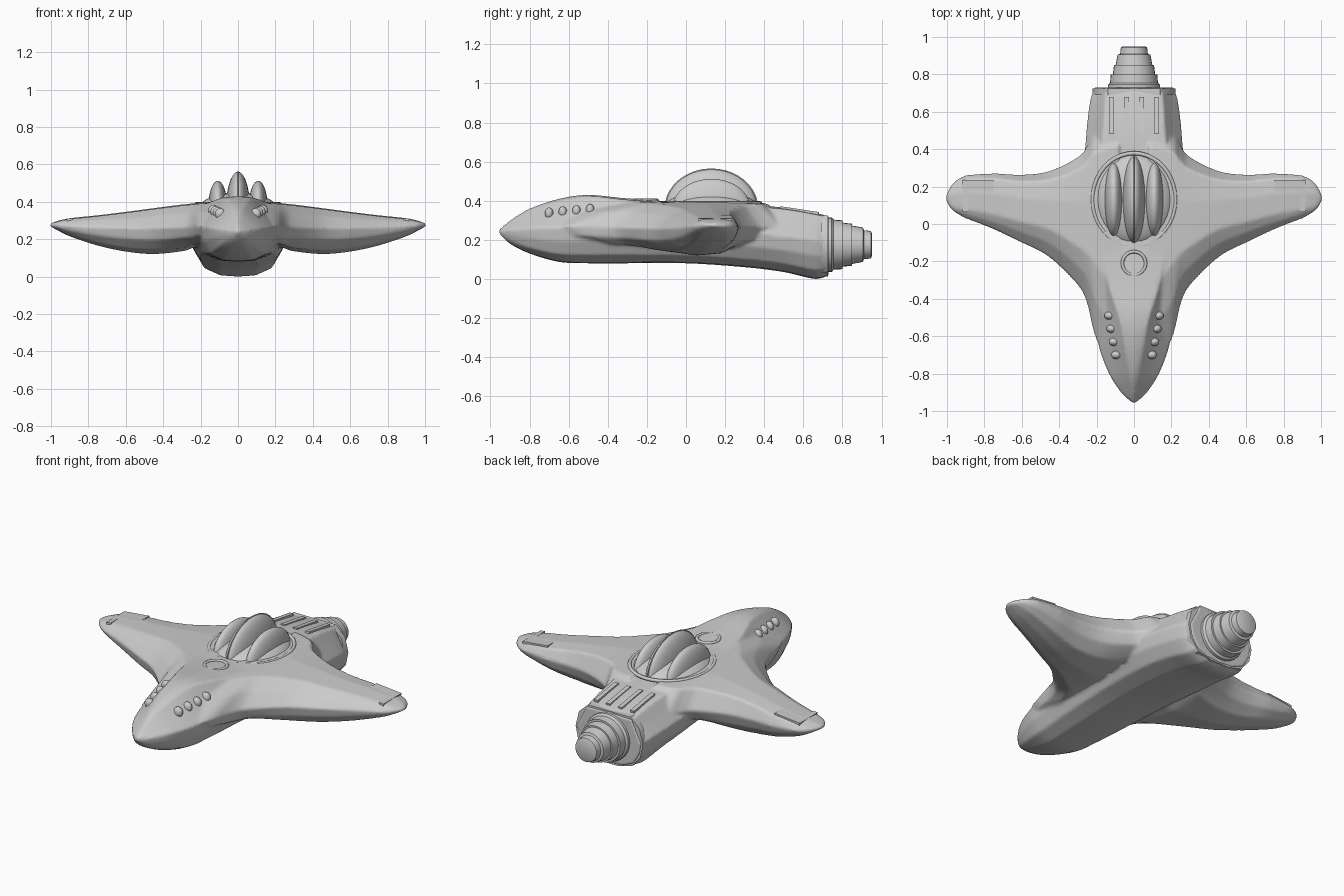
import bpy, bmesh, math
from mathutils import Vector, Matrix

if "Cube" in bpy.data.objects:
    bpy.data.objects.remove(bpy.data.objects["Cube"])


def finish(bm, name, angle=35):
    bmesh.ops.recalc_face_normals(bm, faces=bm.faces)
    me = bpy.data.meshes.new(name)
    bm.to_mesh(me)
    bm.free()
    ob = bpy.data.objects.new(name, me)
    bpy.context.collection.objects.link(ob)
    bpy.context.view_layer.objects.active = ob
    for o in bpy.context.selected_objects:
        o.select_set(False)
    ob.select_set(True)
    bpy.ops.object.shade_smooth_by_angle(angle=math.radians(angle))
    return ob


def resample(rows, n=5):
    """Catmull-Rom through rows of numbers."""
    out = []
    for i in range(len(rows) - 1):
        p = [rows[max(0, min(len(rows) - 1, i + k))] for k in (-1, 0, 1, 2)]
        for s in range(n):
            t = s / n
            out.append([b + .5 * t * (c - a + t * (2*a - 5*b + 4*c - d + t * (3*(b - c) + d - a)))
                        for a, b, c, d in zip(*p)])
    out.append(list(rows[-1]))
    return out


def loft(bm, rings):
    vs = [[bm.verts.new(p) for p in r] for r in rings]
    n = len(vs[0])
    for a, b in zip(vs, vs[1:]):
        for i in range(n):
            j = (i + 1) % n
            bm.faces.new((a[i], a[j], b[j], b[i]))
    bm.faces.new(vs[0])
    bm.faces.new(vs[-1])


def ball(name, loc, size):
    bm = bmesh.new()
    bmesh.ops.create_uvsphere(bm, u_segments=32, v_segments=20, radius=1)
    bmesh.ops.scale(bm, vec=size, verts=bm.verts)
    bmesh.ops.translate(bm, vec=loc, verts=bm.verts)
    return finish(bm, name, 60)


def box(name, loc, size, rot=None):
    bm = bmesh.new()
    bmesh.ops.create_cube(bm, size=1)
    bmesh.ops.scale(bm, vec=size, verts=bm.verts)
    if rot:
        bmesh.ops.rotate(bm, matrix=rot, verts=bm.verts)
    bmesh.ops.translate(bm, vec=loc, verts=bm.verts)
    return finish(bm, name)


# hull body: y, half width, deck half width, top, waist, bottom
body = resample([
    (-.957, .01, .004, .255, .245, .235), (-.9, .07, .012, .30, .25, .18),
    (-.8, .135, .025, .36, .26, .13), (-.65, .19, .05, .41, .265, .087),
    (-.5, .21, .08, .43, .27, .08), (-.3, .23, .14, .412, .27, .08),
    (0, .25, .18, .392, .25, .08), (.3, .265, .18, .38, .24, .06),
    (.5, .255, .165, .365, .22, .035), (.66, .235, .155, .338, .2, .0),
    (.73, .21, .15, .32, .18, .02)])
rings = []
for y, w, d, zt, zm, zb in body:
    h = zm - zb
    half = [(d, zt - .008), (d * .55 + w * .45, zm + (zt - zm) * .5), (w, zm),
            (w * .94, zm - h * .4), (w * .76, zm - h * .78), (w * .4, zm - h * .97)]
    rings.append([(0, y, zt)] + [(x, y, z) for x, z in half] + [(0, y, zb)]
                 + [(-x, y, z) for x, z in reversed(half)])
bm = bmesh.new()
loft(bm, rings)

# wings: x, front edge, front slope depth, rear edge, top, bottom, edge height
wing = resample([
    (.08, -.8, .4, .55, .40, .17, .27), (.2, -.62, .4, .5, .395, .165, .27),
    (.25, -.43, .27, .42, .39, .15, .265), (.3, -.33, .21, .36, .385, .135, .265),
    (.45, -.18, .15, .285, .366, .12, .26), (.6, -.1, .11, .265, .346, .133, .26),
    (.75, -.03, .08, .272, .328, .165, .265), (.9, .03, .05, .26, .312, .215, .27),
    (.97, .07, .03, .22, .297, .25, .275), (1.004, .12, .01, .16, .285, .268, .277)])
for s in (1, -1):
    rings = []
    for x, yf, k, yr, zt, zb, zm in wing:
        c, h = yr - yf, zm - zb
        sec = [(yf, zm), (yf + k * .5, zm + (zt - zm) * .6), (yf + k, zt - .005),
               ((yf + k + yr) / 2, zt), (yr - c * .1, zt - .012), (yr, zm),
               (yr - c * .06, zm - h * .5), (yr - c * .22, zm - h * .92),
               (yf + c * .5, zb), (yf + c * .2, zm - h * .85), (yf + c * .04, zm - h * .45)]
        rings.append([(s * x, y, z) for y, z in sec])
    loft(bm, rings)
hull = finish(bm, "hull", 30)
m = hull.modifiers.new("blend", 'REMESH')
m.mode = 'VOXEL'
m.voxel_size = .01
m.use_smooth_shade = True
m = hull.modifiers.new("soften", 'SMOOTH')
m.factor = .5
m.iterations = 3

# stepped tail nozzle
prof = [(.68, .14), (.745, .14), (.755, .128), (.80, .125), (.80, .113), (.85, .107),
        (.85, .098), (.905, .088), (.91, .074), (.945, .07), (.95, .06)]
bm = bmesh.new()
loft(bm, [[(r * math.cos(a), y, .175 + r * math.sin(a))
           for a in (2 * math.pi * i / 28 for i in range(28))] for y, r in prof])
finish(bm, "tail_nozzle", 30)

# rear collar
bm = bmesh.new()
outline = [(.14, .325), (.2, .27), (.222, .18), (.205, .1), (.15, .035), (.06, .012)]
outline += [(-x, z) for x, z in reversed(outline)]
loft(bm, [[(x, y, z) for x, z in outline] for y in (.69, .725)])
finish(bm, "rear_collar")

# ribbed dorsal dome
ball("dome_base", (0, .13, .36), (.21, .245, .09))
ball("dome_center_ridge", (0, .13, .36), (.065, .235, .2))
ball("dome_crest", (0, .13, .36), (.012, .24, .205))
for s in (1, -1):
    ball("dome_side_ridge", (s * .108, .13, .36), (.052, .2, .152))

# rings on the deck: around the dome and the forward hatch
for name, loc, r, t, sy in (("dome_ring", (0, .13, .388), .222, .01, 1.12),
                            ("hatch_ring", (0, -.21, .402), .062, .009, 1)):
    bm = bmesh.new()
    n, k = 40, 8
    vs = [[bm.verts.new(((r + t * math.cos(b)) * math.cos(a) + loc[0],
                         (r + t * math.cos(b)) * math.sin(a) * sy + loc[1],
                         t * math.sin(b) + loc[2]))
           for b in (2 * math.pi * j / k for j in range(k))]
          for a in (2 * math.pi * i / n for i in range(n))]
    for i in range(n):
        for j in range(k):
            bm.faces.new((vs[i][j], vs[(i + 1) % n][j],
                          vs[(i + 1) % n][(j + 1) % k], vs[i][(j + 1) % k]))
    finish(bm, name, 60)

# rear deck strips
tilt = Matrix.Rotation(-.15, 3, 'X')
for i in range(4):
    box("deck_strip", (-.12 + .08 * i, .58, .35), (.025, .2, .014), tilt)

# mirrored details: nose sensors and wing tip pads
for s in (1, -1):
    for i, y in enumerate((-.7, -.63, -.56, -.49)):
        ball("nose_sensor", (s * (.095 + .012 * i), y, .335 + .006 * i), (.028, .022, .03))
    box("wing_tip_pad", (s * .83, .2, .308), (.16, .07, .02), Matrix.Rotation(s * .1, 3, 'Y'))
    box("wing_tip_cap", (s * .9, .15, .3), (.03, .17, .022), Matrix.Rotation(s * .1, 3, 'Y'))
